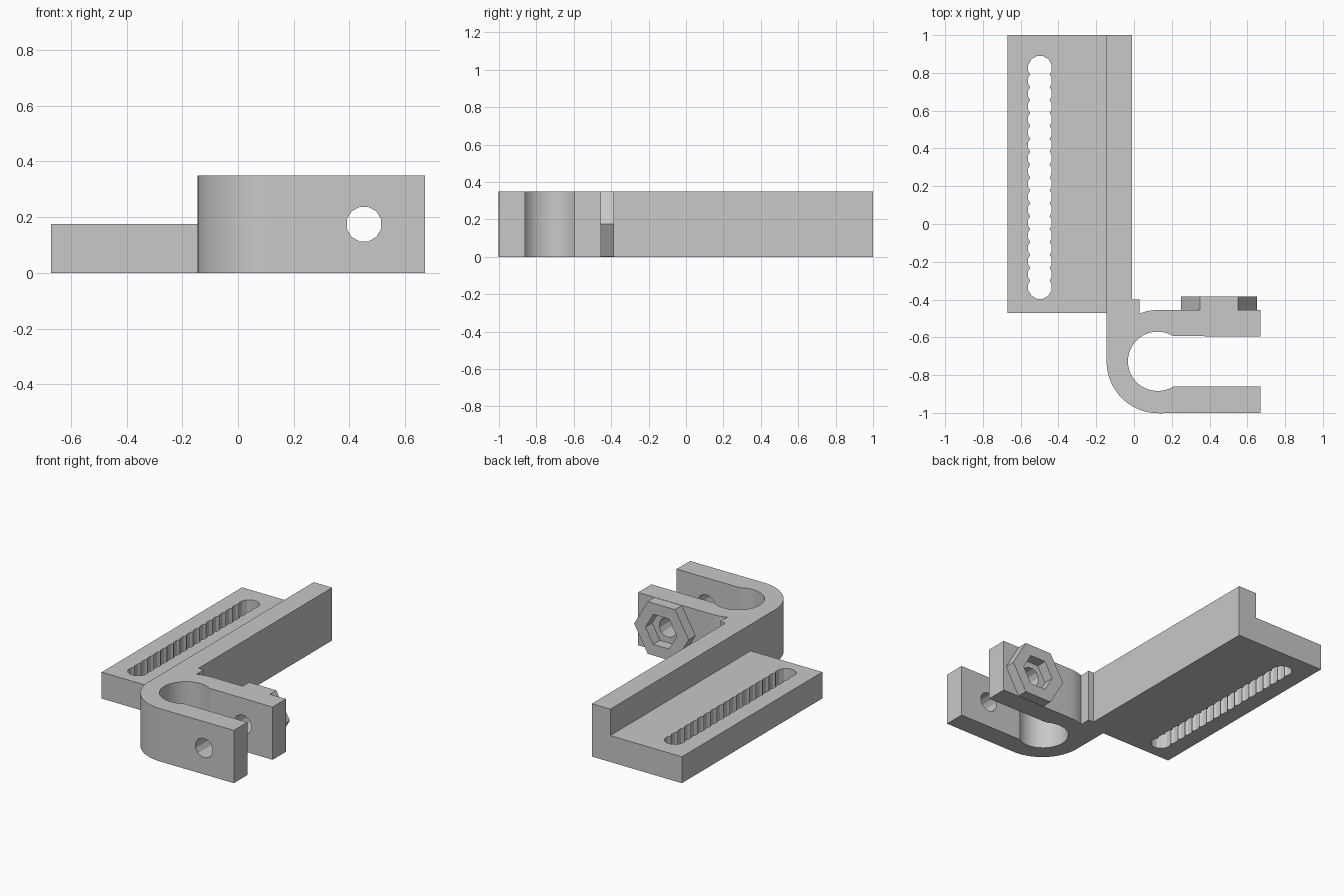
import bpy, bmesh
from math import sin, cos, radians, pi
from mathutils import Matrix, Vector

cube = bpy.data.objects.get("Cube")
if cube:
    bpy.data.objects.remove(cube, do_unlink=True)

grey = bpy.data.materials.new("light grey")
grey.use_nodes = True
grey.diffuse_color = (0.58, 0.58, 0.58, 1)
grey.node_tree.nodes["Principled BSDF"].inputs["Base Color"].default_value = grey.diffuse_color


def arc(cx, cy, r, start, end, n):
    """Points along an arc, angles in degrees."""
    angles = [radians(start + (end - start) * i / n) for i in range(n + 1)]
    return [(cx + r * cos(a), cy + r * sin(a)) for a in angles]


def prism(name, points, low, high, along_y=False):
    """Extrude an outline along z, or an x-z outline along y."""
    bm = bmesh.new()
    place = (lambda p, d: (p[0], d, p[1])) if along_y else (lambda p, d: (p[0], p[1], d))
    face = bm.faces.new([bm.verts.new(place(p, low)) for p in points])
    new = bmesh.ops.extrude_face_region(bm, geom=[face])["geom"]
    shift = Vector(place((0, 0), high - low))
    bmesh.ops.translate(bm, vec=shift, verts=[v for v in new if isinstance(v, bmesh.types.BMVert)])
    bmesh.ops.recalc_face_normals(bm, faces=bm.faces)
    mesh = bpy.data.meshes.new(name)
    bm.to_mesh(mesh)
    bm.free()
    mesh.materials.append(grey)
    ob = bpy.data.objects.new(name, mesh)
    bpy.context.collection.objects.link(ob)
    return ob


def combine(target, tool, operation):
    """Apply a boolean and discard the tool."""
    mod = target.modifiers.new("combine", "BOOLEAN")
    mod.operation, mod.solver, mod.object = operation, "EXACT", tool
    bpy.context.view_layer.update()
    graph = bpy.context.evaluated_depsgraph_get()
    mesh = bpy.data.meshes.new_from_object(target.evaluated_get(graph))
    target.modifiers.clear()
    target.data = mesh
    bpy.data.objects.remove(tool, do_unlink=True)


HEIGHT = 0.35
BOLT_X, BOLT_Z = 0.452, HEIGHT / 2

# Upright wall running into the open clamp
outline = [(-0.145, 1)]
outline += arc(0.13, -0.727, 0.275, 180, 270, 24)
outline += [(0.67, -1.0), (0.67, -0.86)]
outline += arc(0.125, -0.727, 0.157, -58, -302, 30)
outline += [(0.67, -0.595), (0.67, -0.455)]
outline += arc(0.13, -0.727, 0.272, 90, 112, 6)
outline += [(0.03, -0.40), (-0.01, -0.40), (-0.01, 1)]
bracket = prism("clamp_bracket", outline, 0, HEIGHT)

# Flat mounting plate
plate = prism("plate", [(-0.67, -0.47), (-0.08, -0.47), (-0.08, 1), (-0.67, 1)], 0, HEIGHT / 2)
combine(bracket, plate, "UNION")

# Hexagonal nut boss on the rear arm
boss = prism("boss", arc(0.45, BOLT_Z, 0.2, 0, 300, 5), -0.48, -0.385, True)
combine(bracket, boss, "UNION")

# Nut pocket and bolt hole
pocket = prism("pocket", arc(BOLT_X, BOLT_Z, 0.115, 0, 300, 5), -0.455, -0.3, True)
combine(bracket, pocket, "DIFFERENCE")
bolt = prism("bolt", arc(BOLT_X, BOLT_Z, 0.064, 15, 345, 11), -1.1, -0.3, True)
combine(bracket, bolt, "DIFFERENCE")

# Scalloped adjustment slot: a row of overlapping twelve-sided holes
SLOT_X, FIRST, LAST, STEPS, R = -0.498, -0.334, 0.827, 17, 0.064
pitch = (LAST - FIRST) / STEPS
side = []
for i in range(STEPS + 1):
    y = FIRST + i * pitch
    side += [(0.062, y - 0.0165), (0.062, y + 0.0165)]
    if i < STEPS:
        side.append((0.051, y + pitch / 2))
slot = [(SLOT_X + x, y) for x, y in side]
slot += arc(SLOT_X, LAST, R, 45, 135, 3)
slot += [(SLOT_X - x, y) for x, y in reversed(side)]
slot += arc(SLOT_X, FIRST, R, 225, 315, 3)
combine(bracket, prism("slot", slot, -0.1, 0.3), "DIFFERENCE")

# Smooth the clamp bends, keep all other edges sharp
bpy.ops.object.select_all(action="DESELECT")
bracket.select_set(True)
bpy.context.view_layer.objects.active = bracket
bpy.ops.object.shade_smooth_by_angle(angle=radians(20))
